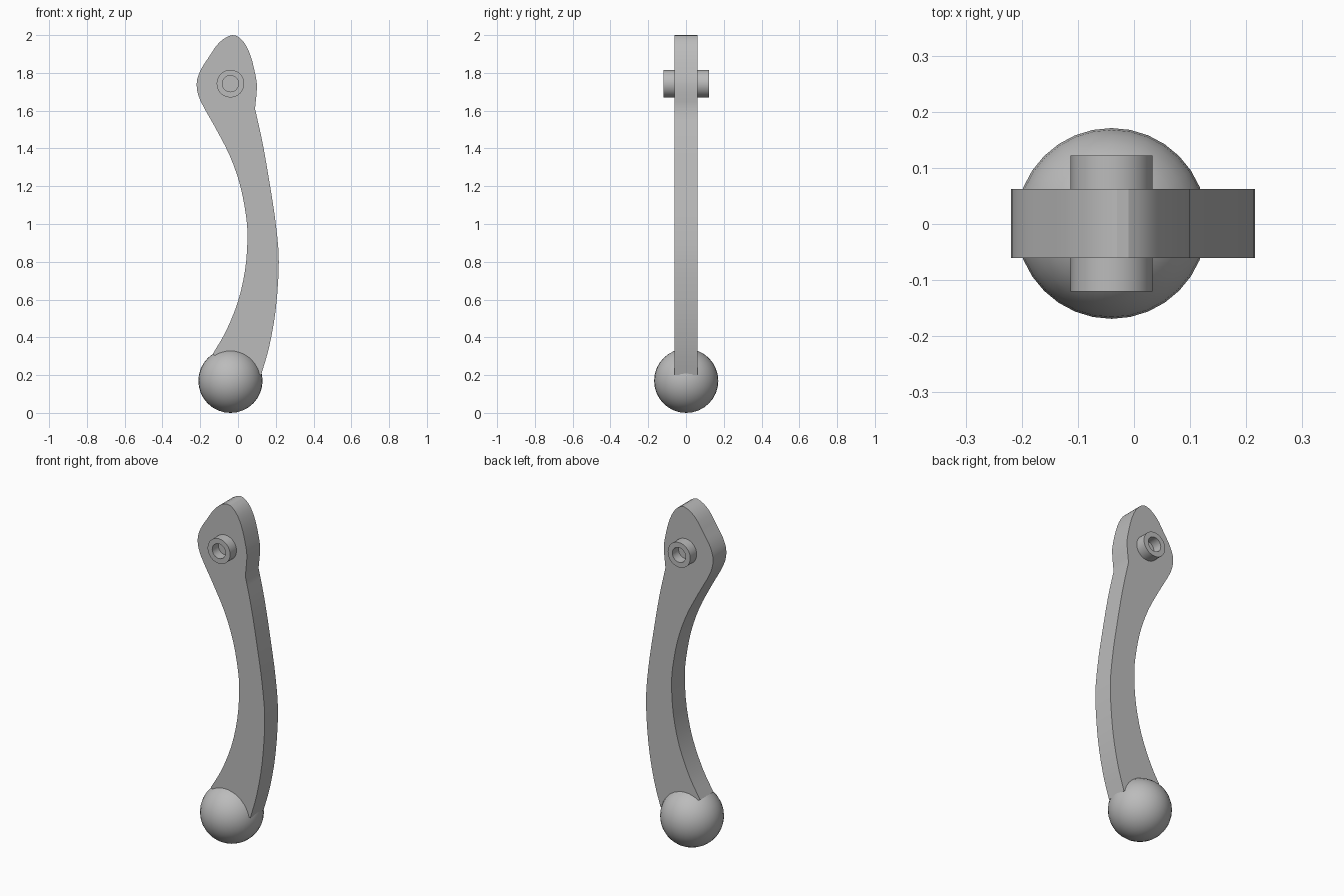
import bpy, bmesh, math
from mathutils import Vector

cube = bpy.data.objects.get("Cube")
if cube:
    bpy.data.objects.remove(cube, do_unlink=True)

grey = bpy.data.materials.new("plain_grey")
grey.use_nodes = True
grey.diffuse_color = (0.5, 0.5, 0.5, 1)
grey.node_tree.nodes["Principled BSDF"].inputs["Base Color"].default_value = grey.diffuse_color


def add_object(name, bm, angle):
    bmesh.ops.recalc_face_normals(bm, faces=bm.faces)
    mesh = bpy.data.meshes.new(name)
    bm.to_mesh(mesh)
    bm.free()
    obj = bpy.data.objects.new(name, mesh)
    mesh.materials.append(grey)
    bpy.context.collection.objects.link(obj)
    bpy.ops.object.select_all(action='DESELECT')
    obj.select_set(True)
    bpy.context.view_layer.objects.active = obj
    bpy.ops.object.shade_smooth_by_angle(angle=math.radians(angle))
    return obj


def smooth_path(points, steps=3):
    """Catmull-Rom curve through the points, with plain ends."""
    p = [Vector(q) for q in points]
    p = [2 * p[0] - p[1]] + p + [2 * p[-1] - p[-2]]
    out = []
    for a, b, c, d in zip(p, p[1:], p[2:], p[3:]):
        for i in range(steps):
            t = i / steps
            out.append(0.5 * (2 * b + (c - a) * t + (2 * a - 5 * b + 4 * c - d) * t ** 2
                              + (3 * b - a - 3 * c + d) * t ** 3))
    return out + [p[-2]]


# Curved arm: flat outline in x, z, extruded through its thickness
inner_edge_and_head = [
    (-0.135, 0.31), (-0.065, 0.43), (0, 0.59), (0.038, 0.76), (0.05, 0.92),
    (0.043, 1.04), (0.01, 1.21), (-0.045, 1.365), (-0.12, 1.51), (-0.2, 1.655),
    (-0.219, 1.74), (-0.2, 1.81), (-0.16, 1.875), (-0.1, 1.96), (-0.03, 2.0),
    (0.025, 1.97), (0.065, 1.895), (0.092, 1.79), (0.1, 1.72), (0.09, 1.61)]
outer_edge = [(0.09, 1.61), (0.13, 1.43), (0.17, 1.2), (0.2, 1.0),
              (0.216, 0.8), (0.2, 0.55), (0.165, 0.35), (0.122, 0.2)]
outline = smooth_path(inner_edge_and_head) + smooth_path(outer_edge)[1:]
bm = bmesh.new()
face = bm.faces.new([bm.verts.new((p.x, -0.061, p.y)) for p in outline])
side = bmesh.ops.extrude_face_region(bm, geom=[face])
bmesh.ops.translate(bm, vec=(0, 0.123, 0),
                    verts=[v for v in side["geom"] if isinstance(v, bmesh.types.BMVert)])
add_object("curved_arm", bm, 20)

# Ball foot
bm = bmesh.new()
bmesh.ops.create_uvsphere(bm, u_segments=32, v_segments=16, radius=0.17)
ball = add_object("ball_foot", bm, 40)
ball.location = (-0.04, 0.001, 0.17)

# Hollow pivot bosses on both sides of the head
for label, sign in (("front", -1), ("back", 1)):
    bm = bmesh.new()
    rings = []
    for radius, y in ((0.073, 0.05), (0.073, 0.121), (0.043, 0.121), (0.043, 0.064)):
        rings.append([bm.verts.new((radius * math.cos(a), sign * y, radius * math.sin(a)))
                      for a in (math.tau * i / 32 for i in range(32))])
    for r, s in zip(rings, rings[1:]):
        for i in range(32):
            j = (i + 1) % 32
            bm.faces.new((r[i], r[j], s[j], s[i]))
    bm.faces.new(rings[-1])
    bm.faces.new(rings[0])
    boss = add_object(label + "_pivot_boss", bm, 30)
    boss.location = (-0.04, 0.001, 1.743)
